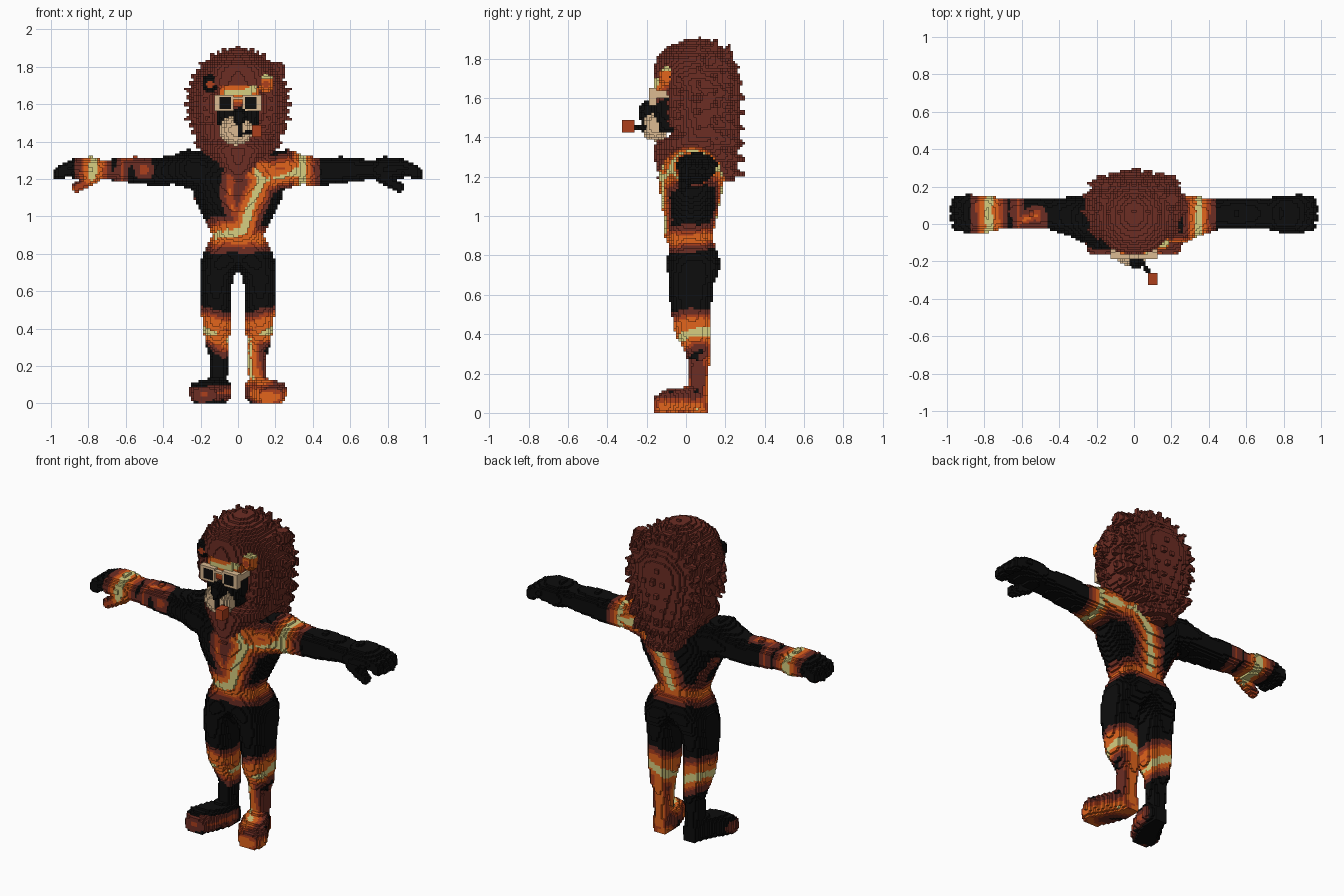
import bpy
import math
from mathutils import Vector
from mathutils.geometry import intersect_point_line

cube = bpy.data.objects.get("Cube")
if cube:
    bpy.data.objects.remove(cube)

V = 0.0125   # block size
COLOURS = {
    "black": (0.004, 0.004, 0.004),
    "mane_brown": (0.15, 0.026, 0.017),
    "ember_red": (0.42, 0.05, 0.012),
    "orange": (0.76, 0.13, 0.012),
    "glow_yellow": (0.68, 0.62, 0.22),
    "beige": (0.72, 0.5, 0.29),
}
NAMES = list(COLOURS)
MATERIALS = []
for name, rgb in COLOURS.items():
    mat = bpy.data.materials.new(name)
    mat.use_nodes = True
    mat.diffuse_color = (*rgb, 1)
    bsdf = mat.node_tree.nodes["Principled BSDF"]
    bsdf.inputs["Base Color"].default_value = (*rgb, 1)
    bsdf.inputs["Roughness"].default_value = 0.9
    MATERIALS.append(mat)

cells = {}   # block index -> part name


def span(lo, hi):
    return range(math.floor(lo / V), math.ceil(hi / V))


def centre(key):
    return Vector((k + 0.5) * V for k in key)


def fill(part, lo, hi, inside):
    """Fill every block whose centre passes the test."""
    for i in span(lo[0], hi[0]):
        for j in span(lo[1], hi[1]):
            for k in span(lo[2], hi[2]):
                if inside(centre((i, j, k))):
                    cells[i, j, k] = part


def box(part, lo, hi):
    fill(part, lo, hi, lambda c: all(l <= x <= h for l, x, h in zip(lo, c, hi)))


def blob(part, mid, rad):
    lo = [m - r for m, r in zip(mid, rad)]
    hi = [m + r for m, r in zip(mid, rad)]
    fill(part, lo, hi, lambda c: sum(((x - m) / r) ** 2 for x, m, r in zip(c, mid, rad)) <= 1)


def cone(part, a, b, ra, rb):
    """Round bar that tapers from a to b."""
    a, b = Vector(a), Vector(b)
    big = max(ra, rb)

    def inside(c):
        p, t = intersect_point_line(c, a, b)
        t = min(1, max(0, t))
        return (c - a.lerp(b, t)).length <= ra + (rb - ra) * t
    fill(part, [min(p) - big for p in zip(a, b)], [max(p) + big for p in zip(a, b)], inside)


def loft(part, axis, rows, power=2.3, side=1):
    """Rounded sections along an axis; each row is position, then low/high of the other two axes."""
    rows = sorted(rows)
    others = [n for n in range(3) if n != axis]
    for r, s in zip(rows, rows[1:]):
        for t in range(round(r[0] / V), round(s[0] / V)):
            f = ((t + 0.5) * V - r[0]) / (s[0] - r[0])
            a0, a1, b0, b1 = [p + (q - p) * f for p, q in zip(r[1:], s[1:])]
            for a in span(a0, a1):
                for b in span(b0, b1):
                    u = abs(((a + 0.5) * V * 2 - a0 - a1) / (a1 - a0))
                    w = abs(((b + 0.5) * V * 2 - b0 - b1) / (b1 - b0))
                    if u ** power + w ** power <= 1:
                        key = [0, 0, 0]
                        key[axis], key[others[0]], key[others[1]] = t, a, b
                        if side < 0:
                            key[0] = -1 - key[0]
                        cells[tuple(key)] = part


def even(rows):
    """Sections symmetric in x: height, half width, front, back."""
    return [(z, -w, w, f, b) for z, w, f, b in rows]


# Torso
loft("torso", 2, even([(.84, .16, -.08, .14), (.9, .14, -.11, .135), (1, .185, -.115, .16),
                       (1.1, .235, -.13, .18), (1.2, .26, -.145, .2), (1.28, .25, -.12, .18),
                       (1.35, .17, -.1, .15)]))

# Limbs, mirrored
LEG = [(.08, .06, .15, 0, .11), (.18, .055, .155, .01, .11), (.25, .05, .15, .01, .12),
       (.3, .05, .17, 0, .13), (.4, .04, .19, -.055, .13), (.55, .04, .2, -.08, .13),
       (.65, .03, .205, -.09, .14), (.69, .02, .205, -.09, .16), (.76, -.05, .2, -.1, .18),
       (.82, -.06, .18, -.09, .16), (.88, -.1, .15, -.08, .14)]
FOOT = [(-.16, .12, .24, 0, .08), (-.1, .08, .26, 0, .12), (-.02, .05, .21, 0, .13),
        (.05, .04, .17, 0, .14), (.11, .06, .14, 0, .09)]
ARM = [(.17, -.1, .15, 1.12, 1.34), (.27, -.1, .15, 1.15, 1.36), (.34, -.07, .145, 1.17, 1.33),
       (.45, -.03, .14, 1.165, 1.31), (.55, -.03, .14, 1.175, 1.32), (.65, -.025, .14, 1.19, 1.31),
       (.72, -.03, .14, 1.2, 1.3), (.78, -.045, .155, 1.185, 1.32), (.86, -.045, .155, 1.2, 1.315),
       (.91, -.02, .14, 1.21, 1.3)]
for side, word in ((1, "left"), (-1, "right")):
    loft(word + "_leg", 2, LEG, 2.4, side)
    loft(word + "_foot", 1, FOOT, 3.5, 1)
    if side < 0:   # flip the freshly made foot across
        for key in [k for k, p in cells.items() if p == "right_foot"]:
            cells[key] = "left_foot"
            cells[-1 - key[0], key[1], key[2]] = "right_foot"
    hand = word + "_arm"
    loft(hand, 0, ARM, 2.4, side)
    for n in range(4):   # fingers
        y = n * .044 - .01
        reach = .968 - .03 * abs(n - 1.6) / 2
        cone(hand, (side * .87, y, 1.265), (side * .94, y, 1.245), .036, .032)
        cone(hand, (side * .94, y, 1.245), (side * reach, y, 1.225), .032, .028)
    cone(hand, (side * .77, 0, 1.21), (side * .86, -.01, 1.155), .035, .028)

# Mane body
MANE = even([(1.18, .06, -.13, .25), (1.25, .12, -.155, .26), (1.35, .2, -.16, .27),
             (1.38, .21, -.15, .27), (1.41, .225, -.08, .27), (1.64, .26, -.08, .28),
             (1.7, .245, -.16, .28), (1.8, .19, -.155, .24), (1.86, .12, -.09, .18),
             (1.9, .04, 0, .11)])
loft("mane", 2, MANE, 2.2)

# Mane tufts: fans around the head, then rows down the back
for y, scale, shift in ((-.05, .87, .5), (.05, 1, 0), (.13, .97, .5), (.2, .87, 0)):
    for n in range(-8, 9):
        a = math.radians(15 * (n + shift))
        out = Vector((.285 * math.sin(a), 0, .31 * math.cos(a))) * scale
        mid = Vector((0, y, 1.6))
        cone("mane", mid + out * .72, mid + out + Vector((0, .02, 0)), .045, .008)
for row in range(8):
    z = 1.22 + .078 * row
    half = min(.2, .05 + (z - 1.18) * .9, .1 + (1.86 - z))
    for n in range(-3, 4):
        x = half * (n + (row % 2) * .4) / 3.2
        depth = .29 - .25 * max(0, z - 1.66) - .04 * abs(n) / 3
        cone("mane", (x, depth - .09, z + .02), (x, depth, z - .01), .045, .012)

# Face, muzzle and nose
loft("face", 2, even([(1.42, .09, -.15, 0), (1.5, .11, -.165, 0), (1.62, .115, -.17, 0),
                      (1.7, .11, -.165, 0)]), 3)
blob("muzzle", (-.01, -.155, 1.46), (.09, .07, .08))
blob("nose", (.01, -.195, 1.535), (.04, .045, .05))
cone("nose", (.01, -.22, 1.52), (.01, -.215, 1.46), .018, .012)

# Glasses
for s in (-1, 1):
    def strip(part, x0, x1, y0, y1, z0, z1):
        box(part, (min(s * x0, s * x1), y0, z0), (max(s * x0, s * x1), y1, z1))
    strip("glasses_frame", .025, .125, -.19, -.15, 1.5625, 1.65)
    strip("lenses", .0375, .1, -.19, -.17, 1.575, 1.6375)
    strip("glasses_frame", .1, .125, -.18, -.06, 1.6, 1.6375)
box("glasses_frame", (-.03, -.19, 1.62), (.03, -.16, 1.6375))

# Ears
for s, word in ((1, "left"), (-1, "right")):
    blob(word + "_ear", (s * .15, -.1, 1.71), (.042, .04, .052))

# Pipe
cone("pipe_stem", (.03, -.19, 1.445), (.1, -.285, 1.445), .012, .012)
box("pipe_bowl", (.075, -.32, 1.425), (.125, -.2625, 1.49))

cracks = []   # offset from the hottest colour, and the segments


def crack(offset, *points):
    pts = [Vector(p) for p in points]
    cracks.append((offset, list(zip(pts, pts[1:]))))


def ring(offset, mid, u, v):
    turns = [n * math.tau / 12 for n in range(13)]
    crack(offset, *[Vector(mid) + Vector(u) * math.cos(a) + Vector(v) * math.sin(a) for a in turns])


# Glowing lines on chest, back and waist
crack(0, (.33, -.07, 1.24), (.25, -.11, 1.21), (.13, -.13, 1.19), (.08, -.12, 1.08),
      (.04, -.11, .97), (.03, -.11, .92), (-.12, -.06, .9))
crack(0, (.13, -.13, 1.19), (.08, -.14, 1.27))
crack(0, (.33, .13, 1.25), (.13, .18, 1.24), (.03, .18, 1.1), (0, .14, .92))
crack(.045, (-.03, -.15, 1.28), (-.05, -.13, 1.1), (0, -.11, .97))
crack(.06, (-.25, .03, 1.14), (-.2, .1, 1.02), (-.14, .08, .92))
crack(.03, (.12, -.11, 1.27), (.26, -.09, 1.28))
ring(.025, (0, .015, .885), (.15, 0, 0), (0, .12, .01))
# Glowing bands on shoulder, wrist and forearm
ring(.004, (.345, .035, 1.25), (0, .1, 0), (0, 0, .08))
ring(0, (-.775, .055, 1.25), (0, .095, 0), (0, 0, .065))
ring(.03, (-.74, .055, 1.25), (0, .085, 0), (0, 0, .055))
ring(.06, (-.62, .055, 1.25), (0, .08, 0), (0, 0, .06))
crack(.045, (-.6, .02, 1.31), (-.52, .05, 1.31), (-.5, -.02, 1.25))
crack(.04, (-.78, 0, 1.18), (-.88, -.02, 1.14))
# Glowing bands on knees, left calf and feet
for s, drop in ((-1, .035), (1, .035)):
    ring(0, (s * .115, .04, .375), (s * .08, 0, drop), (0, .09, .02))
    ring(.028, (s * .115, .03, .44), (s * .08, 0, .02), (0, .095, .01))
crack(.008, (.06, -.01, .34), (.055, .04, .24), (.07, .02, .14), (.14, -.08, .11))
crack(.02, (.1, .13, .36), (.1, .115, .2), (.1, .11, .06))
crack(.02, (.06, .1, .01), (.17, .05, .02), (.25, -.1, .03), (.16, -.16, .03), (.07, -.09, .05))
crack(.055, (-.05, .03, .06), (-.08, -.1, .06), (-.18, -.16, .05), (-.25, -.09, .05))
# Forehead
crack(0, (-.05, -.17, 1.66), (.06, -.17, 1.665), (.12, -.14, 1.7))


def heat(c):
    """Colour by distance to the nearest glowing line."""
    best = 1
    for offset, segments in cracks:
        for a, b in segments:
            t = min(1, max(0, intersect_point_line(c, a, b)[1]))
            best = min(best, (c - a.lerp(b, t)).length + offset)
    best += .005 * math.sin(c.x * 40 + c.z * 31) * math.cos(c.y * 37)
    for limit, colour in ((.022, "glow_yellow"), (.05, "orange"), (.068, "ember_red"), (.098, "mane_brown")):
        if best < limit:
            return colour
    return "black"


def ear_colour(c):
    inner = math.hypot(abs(c.x) - .15, c.z - 1.705) < .02
    if c.x < 0:
        return "ember_red" if inner else "black"
    return "ember_red" if inner else "glow_yellow" if c.z > 1.735 else "orange"


PAINT = {
    "mane": lambda c: "mane_brown",
    "face": lambda c: heat(c) if c.z > 1.56 else "black",
    "muzzle": lambda c: "black" if abs(c.x - .01) < .012 and c.z > 1.42 else "beige",
    "nose": lambda c: "black", "lenses": lambda c: "black", "pipe_stem": lambda c: "black",
    "glasses_frame": lambda c: "beige",
    "left_ear": ear_colour, "right_ear": ear_colour,
    "pipe_bowl": lambda c: "ember_red",
}

# Build each part from the exposed sides of its blocks
for part in sorted(set(cells.values())):
    index, verts, faces, slots = {}, [], [], []
    for key in [k for k, p in cells.items() if p == part]:
        slot = None
        for axis in range(3):
            for step in (0, 1):
                near = list(key)
                near[axis] += 2 * step - 1
                if tuple(near) in cells:
                    continue
                if slot is None:
                    slot = NAMES.index(PAINT.get(part, heat)(centre(key)))
                quad = []
                for p, q in ((0, 0), (1, 0), (1, 1), (0, 1)):
                    corner = list(key)
                    corner[axis] += step
                    corner[(axis + 1) % 3] += p
                    corner[(axis + 2) % 3] += q
                    corner = tuple(corner)
                    if corner not in index:
                        index[corner] = len(verts)
                        verts.append([n * V for n in corner])
                    quad.append(index[corner])
                faces.append(quad if step else quad[::-1])
                slots.append(slot)
    mesh = bpy.data.meshes.new(part)
    mesh.from_pydata(verts, [], faces)
    for mat in MATERIALS:
        mesh.materials.append(mat)
    mesh.polygons.foreach_set("material_index", slots)
    mesh.update()
    bpy.context.collection.objects.link(bpy.data.objects.new(part, mesh))
